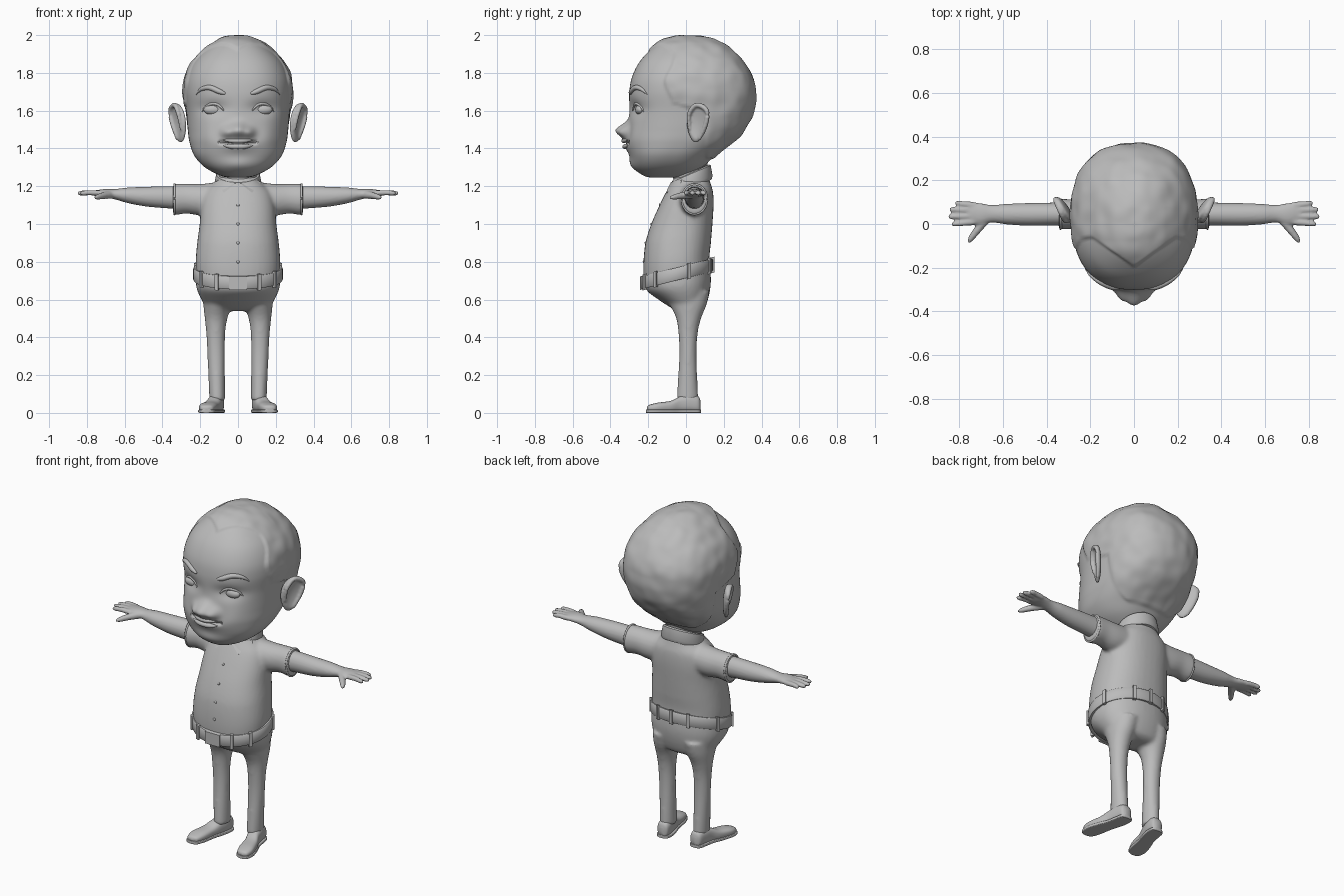
import bpy, bmesh
from math import sin, cos, pi, exp, tau
from mathutils import Vector, noise
from mathutils.bvhtree import BVHTree

if "Cube" in bpy.data.objects:
    bpy.data.objects.remove(bpy.data.objects["Cube"])

grey = bpy.data.materials.new("plain grey")
grey.use_nodes = True
grey.diffuse_color = (0.5, 0.5, 0.5, 1)
grey.node_tree.nodes["Principled BSDF"].inputs["Base Color"].default_value = (0.5, 0.5, 0.5, 1)


def finish(name, bm, voxel=0, smooth=0, mirror=False):
    """Turn a bmesh into a smooth shaded object, optionally fused and mirrored."""
    bmesh.ops.recalc_face_normals(bm, faces=bm.faces)
    mesh = bpy.data.meshes.new(name)
    bm.to_mesh(mesh)
    mesh.materials.append(grey)
    obj = bpy.data.objects.new(name, mesh)
    bpy.context.collection.objects.link(obj)
    bpy.ops.object.select_all(action="DESELECT")
    obj.select_set(True)
    bpy.context.view_layer.objects.active = obj
    bpy.ops.object.shade_smooth_by_angle(angle=0.8)
    if voxel:
        fuse = obj.modifiers.new("fuse", "REMESH")
        fuse.mode, fuse.voxel_size, fuse.use_smooth_shade = "VOXEL", voxel, True
        soften = obj.modifiers.new("soften", "SMOOTH")
        soften.iterations = smooth
    if mirror:
        obj.modifiers.new("mirror", "MIRROR").use_clip = False
    return obj


def spline(rows, steps):
    """Catmull-Rom through rows of numbers."""
    out = []
    for i in range(len(rows) - 1):
        p, q, r, s = (rows[max(0, min(len(rows) - 1, i + k))] for k in (-1, 0, 1, 2))
        for j in range(steps):
            t = j / steps
            out.append([b + t / 2 * (c - a + t * (2 * a - 5 * b + 4 * c - d + t * (3 * (b - c) + d - a)))
                        for a, b, c, d in zip(p, q, r, s)])
    return out + [list(rows[-1])]


def skin(bm, rings):
    """Join rings of points into a closed tube."""
    rings = [[bm.verts.new(p) for p in ring] for ring in rings]
    n = len(rings[0])
    for lower, upper in zip(rings, rings[1:]):
        for i in range(n):
            bm.faces.new((lower[i], lower[(i + 1) % n], upper[(i + 1) % n], upper[i]))
    bm.faces.new(rings[0][::-1])
    bm.faces.new(rings[-1])


def loft(bm, axis, rows, power=2.0, steps=6, sides=40, warp=None):
    """Rows are (position, centre, half width, low, high) along an axis."""
    rings = []
    for t, mid, half, low, high in spline(rows, steps):
        ring = []
        for i in range(sides):
            c, s = cos(tau * i / sides), sin(tau * i / sides)
            a = mid + half * abs(c) ** (2 / power) * (1 if c > 0 else -1)
            b = (low + high) / 2 + (high - low) / 2 * abs(s) ** (2 / power) * (1 if s > 0 else -1)
            p = Vector({"x": (t, a, b), "y": (a, t, b), "z": (a, b, t)}[axis])
            ring.append(warp(p) if warp else p)
        rings.append(ring)
    skin(bm, rings)


def tube(bm, points, radii, sides=12, steps=4):
    """Round tube along a path with tapering rounded ends."""
    path = spline([(*p, r) for p, r in zip(points, radii)], steps)
    rings = []
    for i, (x, y, z, r) in enumerate(path):
        ahead = Vector(path[min(i + 1, len(path) - 1)][:3]) - Vector(path[max(i - 1, 0)][:3])
        turn = ahead.to_track_quat("Z", "Y")
        rings.append([Vector((x, y, z)) + turn @ Vector((r * cos(tau * k / sides), r * sin(tau * k / sides), 0))
                      for k in range(sides)])
    skin(bm, rings)


def ball(bm, centre, size):
    made = bmesh.ops.create_uvsphere(bm, u_segments=32, v_segments=20, radius=1)["verts"]
    for v in made:
        v.co = Vector(centre) + v.co * Vector(size)
    return made


def front_of(tree, x, z):
    return tree.ray_cast(Vector((x, -2, z)), Vector((0, 1, 0)))[0]


# Head: lofted skull with sculpted face and raised hair
def bump(x, z, cx, cz, sx, sz):
    return exp(-((x - cx) / sx) ** 2 - ((z - cz) / sz) ** 2)


def sculpt(p):
    x, y, z = abs(p.x), p.y, p.z
    front = max(0, min(1, (-0.08 - y) / 0.12))
    push = 0.07 * bump(x, z, 0, 1.495, 0.045, 0.04) + 0.035 * bump(x, z, 0.06, 1.485, 0.03, 0.03)
    push += 0.025 * bump(x, z, 0, 1.42, 0.1, 0.04) + 0.012 * bump(x, z, 0.16, 1.46, 0.06, 0.07)
    push += 0.014 * bump(x, z, 0, 1.31, 0.08, 0.04) - 0.022 * bump(x, z, 0.13, 1.61, 0.075, 0.04)
    push -= 0.014 * bump(x, z, x, 1.425 + 0.9 * x * x, 1, 0.009) * (x < 0.1)
    edge = 0.7 * x - 0.2 if x < 0.19 else -0.067 - 0.05 * exp(-((z - 1.75) / 0.08) ** 2)
    if z < 1.64:
        edge += (0.1 - edge) * min(1, (1.64 - z) / 0.05)
    hair = max(0, min(1, (y - edge) / 0.015)) * min(1, max(0, (z - 1.34) / 0.02))
    out = (p - Vector((0, 0.03, 1.62))).normalized()
    return p + out * hair * (0.008 + 0.006 * noise.noise(p * 14)) + Vector((0, -push * front, 0))


bm = bmesh.new()
loft(bm, "z", [(1.245, 0, 0.03, -0.17, -0.05), (1.255, 0, 0.09, -0.22, 0.02), (1.3, 0, 0.175, -0.272, 0.09),
               (1.36, 0, 0.23, -0.295, 0.15), (1.43, 0, 0.256, -0.302, 0.235), (1.5, 0, 0.266, -0.302, 0.305),
               (1.6, 0, 0.274, -0.3, 0.355), (1.7, 0, 0.284, -0.3, 0.362), (1.78, 0, 0.274, -0.285, 0.345),
               (1.86, 0, 0.235, -0.245, 0.295), (1.93, 0, 0.165, -0.18, 0.225), (1.97, 0, 0.105, -0.12, 0.15),
               (1.988, 0, 0.05, -0.06, 0.08), (1.992, 0, 0.006, 0, 0.012)],
     power=2.4, steps=10, sides=180, warp=sculpt)
face = BVHTree.FromBMesh(bm)
finish("head", bm)

# Eyes, eyebrows and lips
bm = bmesh.new()
spot = front_of(face, 0.13, 1.605)
ball(bm, spot + Vector((0, 0.012, 0)), (0.052, 0.026, 0.028))
tube(bm, [front_of(face, x, z) for x, z in ((0.075, 1.6), (0.1, 1.628), (0.135, 1.637), (0.17, 1.62), (0.19, 1.595))],
     (0.003, 0.007, 0.008, 0.007, 0.003))
finish("eyes", bm, mirror=True)

bm = bmesh.new()
tube(bm, [front_of(face, x, z) for x, z in ((0.068, 1.69), (0.1, 1.702), (0.15, 1.722), (0.195, 1.713), (0.222, 1.685))],
     (0.006, 0.014, 0.014, 0.01, 0.002))
finish("eyebrows", bm, mirror=True)

bm = bmesh.new()
for z, radius in ((1.44, 0.011), (1.41, 0.013)):
    tube(bm, [front_of(face, x, z + 0.9 * x * x) for x in (-0.08, -0.04, 0, 0.04, 0.08)],
         (0.002, radius, radius, radius, 0.002))
finish("lips", bm)

# Ears: dished flaps with a curled rim and lobe
bm = bmesh.new()
for v in ball(bm, (0, 0, 0), (1, 1, 1)):
    u, w, h = v.co
    dish = 0.022 * max(0, 1 - (w * w + h * h) * 1.5) if u > 0 else 0
    tall = 0.105 * h
    wide = 0.058 * w * (1 + 0.25 * h)
    v.co = Vector((0.315 + 0.024 * u - dish + 0.55 * wide + 0.12 * tall, 0.062 + wide + 0.1 * tall, 1.535 + tall))
tube(bm, [(0.30, 0.02, 1.5), (0.315, 0.015, 1.58), (0.335, 0.055, 1.63), (0.358, 0.11, 1.6),
          (0.348, 0.105, 1.53), (0.32, 0.07, 1.45)], (0.008, 0.012, 0.013, 0.013, 0.012, 0.01))
finish("ears", bm, 0.006, 4, mirror=True)

# Neck
bm = bmesh.new()
loft(bm, "z", [(1.15, 0, 0.1, -0.06, 0.11), (1.27, 0, 0.098, -0.07, 0.11), (1.38, 0, 0.1, -0.08, 0.12)])
finish("neck", bm)


# Shirt: torso and short sleeves fused
def tilt(p):
    weight = max(0, min(1, 1 - abs(p.z - 0.73) / 0.17))
    return p + Vector((0, 0, 0.25 * (p.y + 0.05) * weight))


bm = bmesh.new()
loft(bm, "z", [(0.7, 0, 0.218, -0.22, 0.125), (0.8, 0, 0.224, -0.226, 0.124), (0.9, 0, 0.216, -0.215, 0.132),
               (1.0, 0, 0.203, -0.184, 0.14), (1.1, 0, 0.195, -0.14, 0.146), (1.17, 0, 0.175, -0.105, 0.143),
               (1.215, 0, 0.13, -0.08, 0.13), (1.25, 0, 0.1, -0.06, 0.12)], power=2.3, warp=tilt)
shirt_front = BVHTree.FromBMesh(bm)
for side in (1, -1):
    loft(bm, "x", [(side * x, y, half, low, high) for x, y, half, low, high in (
        (0.1, 0.03, 0.085, 1.04, 1.222), (0.2, 0.04, 0.076, 1.045, 1.212), (0.27, 0.045, 0.068, 1.055, 1.212),
        (0.33, 0.045, 0.07, 1.048, 1.212), (0.345, 0.045, 0.07, 1.053, 1.208))])
finish("shirt", bm, 0.01, 6)

# Sleeve hems
bm = bmesh.new()
tube(bm, [(0.336, 0.045 + 0.066 * cos(k * tau / 16), 1.131 + 0.079 * sin(k * tau / 16)) for k in range(17)], [0.006] * 17)
finish("sleeve_hems", bm, mirror=True)

# Collar: standing band and two pointed front wings
bm = bmesh.new()
skin(bm, [[Vector((r * cos(a), 0.025 + r * 0.92 * sin(a), z + 0.045 * sin(a)))
           for a in (tau * k / 48 for k in range(48))]
          for r, z in ((0.12, 1.19), (0.126, 1.21), (0.115, 1.265), (0.105, 1.27), (0.1, 1.255))])
finish("collar_band", bm)

bm = bmesh.new()
outline = ((0.012, 1.215), (0.075, 1.165), (0.118, 1.215), (0.1, 1.245))
skin(bm, [[Vector((x, -0.098 + 0.75 * x * abs(x) * 6 * 0.9 - (1.2 - z) * 0.9 + gap, z)) for x, z in outline]
          for gap in (0, 0.025)])
finish("collar_wings", bm, mirror=True)

# Shirt buttons
bm = bmesh.new()
for z in (1.1, 1.0, 0.9, 0.8):
    ball(bm, front_of(shirt_front, 0, z), (0.008, 0.004, 0.008))
finish("buttons", bm)

# Arms and hands
bm = bmesh.new()
loft(bm, "x", [(0.28, 0.045, 0.055, 1.075, 1.2), (0.36, 0.045, 0.053, 1.082, 1.2), (0.48, 0.044, 0.052, 1.092, 1.197),
               (0.58, 0.045, 0.047, 1.11, 1.193), (0.65, 0.047, 0.04, 1.13, 1.185), (0.7, 0.045, 0.05, 1.14, 1.185),
               (0.745, 0.05, 0.05, 1.146, 1.18), (0.77, 0.05, 0.04, 1.152, 1.174)])
for start, y, tip in ((0.01, 0.0, 0.835), (0.036, 0.034, 0.85), (0.062, 0.066, 0.845), (0.086, 0.095, 0.82)):
    tube(bm, [(0.73, start, 1.163), (0.78, (start + y) / 2, 1.166), (tip - 0.012, y, 1.163), (tip, y, 1.162)],
         (0.015, 0.014, 0.012, 0.005))
tube(bm, [(0.675, 0.025, 1.155), (0.715, -0.025, 1.15), (0.745, -0.065, 1.142), (0.757, -0.085, 1.14)],
     (0.022, 0.018, 0.014, 0.006))
finish("arms", bm, 0.006, 4, mirror=True)

# Trousers: hips and legs fused
bm = bmesh.new()
loft(bm, "z", [(0.54, 0, 0.11, -0.04, 0.07), (0.56, 0, 0.165, -0.085, 0.1), (0.61, 0, 0.2, -0.15, 0.122),
               (0.67, 0, 0.222, -0.205, 0.132), (0.74, 0, 0.22, -0.222, 0.126)], power=2.2, warp=tilt)
for side in (1, -1):
    loft(bm, "z", [(z, side * x, half, low, high) for z, x, half, low, high in (
        (0.065, 0.11, 0.042, -0.05, 0.066), (0.1, 0.111, 0.042, -0.048, 0.064), (0.3, 0.116, 0.046, -0.036, 0.056),
        (0.42, 0.118, 0.05, -0.04, 0.062), (0.5, 0.116, 0.06, -0.052, 0.08), (0.57, 0.108, 0.075, -0.085, 0.108),
        (0.64, 0.1, 0.085, -0.12, 0.125))])
finish("trousers", bm, 0.01, 8)

# Belt, following the tilted waist
def waist(a, grow, up):
    y = -0.05 + (0.184 + grow) * sin(a)
    return Vector(((0.229 + grow) * cos(a), y, 0.735 + 0.25 * (y + 0.05) + up))


bm = bmesh.new()
skin(bm, [[waist(tau * k / 64, grow, up) for k in range(64)]
          for grow, up in ((-0.02, -0.034), (0.004, -0.034), (0.008, -0.028), (0.008, 0.028), (0.004, 0.034), (-0.02, 0.034))])
finish("belt", bm)


# Belt loops and buckle: blocks wrapped on the belt
def block(bm, angle, width, height, grow):
    skin(bm, [[waist(angle + sx * width, g, sz * height) for sx, sz in ((-1, -1), (1, -1), (1, 1), (-1, 1))]
              for g in (0, grow)])


bm = bmesh.new()
for degrees in (-35, -62, 20, 65, 90, 115, 160, 215, 242):
    block(bm, degrees * pi / 180, 0.04, 0.042, 0.016)
finish("belt_loops", bm)
bm = bmesh.new()
block(bm, -pi / 2, 0.2, 0.036, 0.014)
finish("buckle", bm)

# Shoes: rounded uppers on flat soles
foot = ((-0.207, 0.168, 0.012, 0.014, 0.03), (-0.195, 0.166, 0.034, 0.006, 0.042), (-0.15, 0.16, 0.046, 0.002, 0.054),
        (-0.08, 0.143, 0.042, 0.002, 0.064), (-0.03, 0.125, 0.039, 0.002, 0.088), (0.02, 0.114, 0.04, 0.002, 0.1),
        (0.065, 0.11, 0.034, 0.002, 0.088), (0.078, 0.11, 0.015, 0.01, 0.06))
bm = bmesh.new()
loft(bm, "y", foot, power=2.6, sides=32)
finish("shoes", bm, mirror=True)
bm = bmesh.new()
loft(bm, "y", [(y * 1.02, x, half + 0.004, 0, 0.018) for y, x, half, low, high in foot], power=6, sides=32)
finish("soles", bm, mirror=True)
